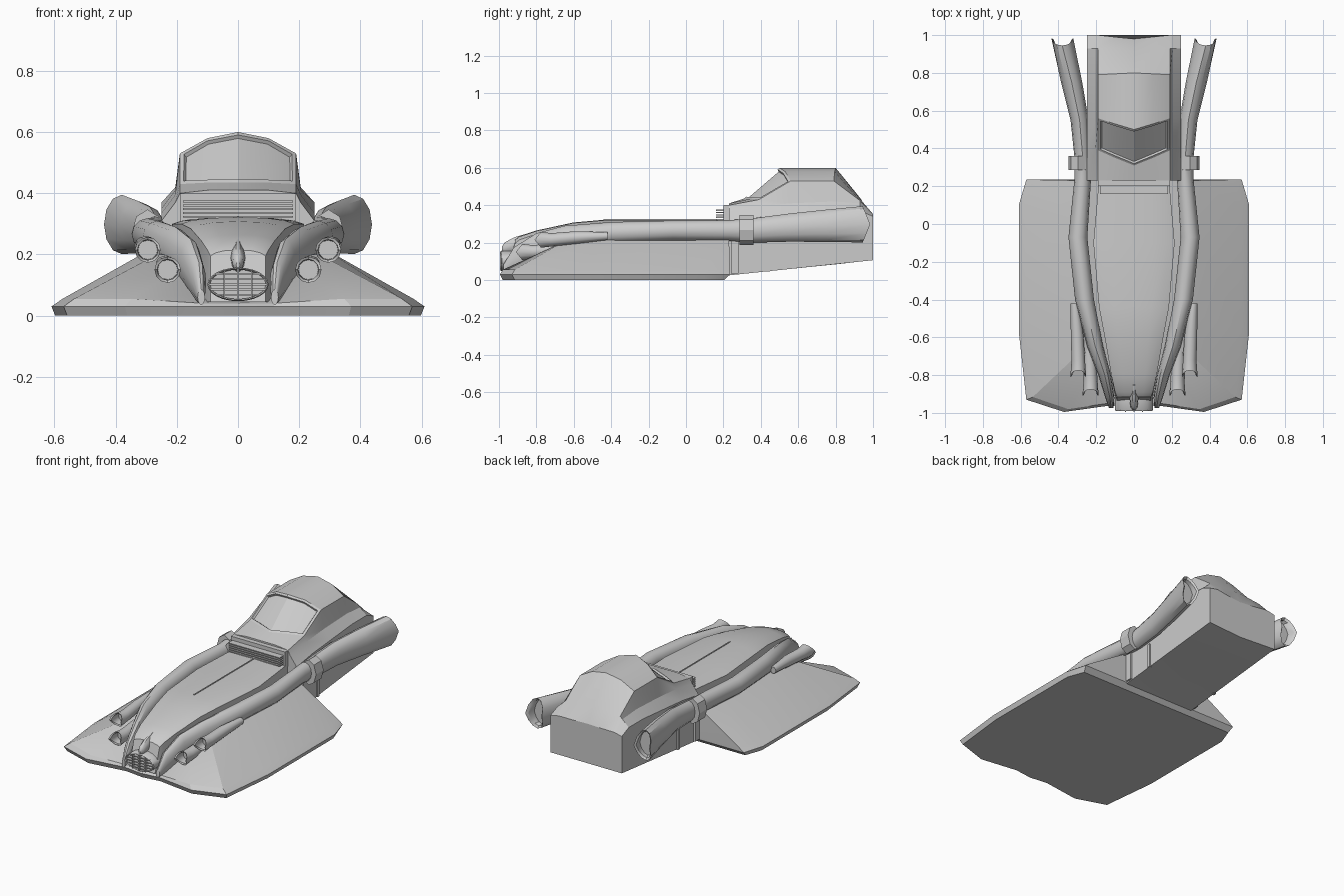
import bpy, bmesh
from math import sin, cos, pi, radians, sqrt

if "Cube" in bpy.data.objects:
    bpy.data.objects.remove(bpy.data.objects["Cube"])


def finish(obj, angle=30, mirror=False):
    bpy.ops.object.select_all(action='DESELECT')
    obj.select_set(True)
    bpy.context.view_layer.objects.active = obj
    bpy.ops.object.shade_smooth_by_angle(angle=radians(angle))
    if mirror:
        obj.modifiers.new("mirror", 'MIRROR').use_axis[0] = True
        obj.modifiers["mirror"].use_mirror_merge = False
    return obj


def loft(name, rings, angle=30, mirror=False, inset=None):
    """Skin a list of equal-length closed rings and cap both ends."""
    bm = bmesh.new()
    vs = [[bm.verts.new(p) for p in r] for r in rings]
    n = len(rings[0])
    faces = []
    for a, b in zip(vs, vs[1:]):
        for j in range(n):
            k = (j + 1) % n
            faces.append(bm.faces.new((a[j], a[k], b[k], b[j])))
    bm.faces.new(vs[0][::-1])
    bm.faces.new(vs[-1])
    bmesh.ops.recalc_face_normals(bm, faces=bm.faces)
    if inset:
        row, cols, width, depth = inset
        pick = [faces[row * n + c % n] for c in cols]
        bmesh.ops.inset_region(bm, faces=pick, thickness=width, depth=0, use_even_offset=True)
        bmesh.ops.inset_region(bm, faces=pick, thickness=0.003, depth=depth, use_even_offset=True)
    me = bpy.data.meshes.new(name)
    bm.to_mesh(me)
    bm.free()
    obj = bpy.data.objects.new(name, me)
    bpy.context.collection.objects.link(obj)
    return finish(obj, angle, mirror)


def full(half):
    """Complete a half ring that starts and ends on x = 0."""
    return half + [(-x, y, z) for x, y, z in half[-2:0:-1]]


def tube(name, path, n=12, mirror=True, angle=35):
    """Path entries: x, y, z, x radius, z radius, y notch at top and bottom."""
    rings = []
    for x, y, z, rx, rz, notch in path:
        rings.append([(x + rx * cos(2 * pi * i / n),
                       y + notch * abs(sin(2 * pi * i / n)),
                       z + rz * sin(2 * pi * i / n)) for i in range(n)])
    return loft(name, rings, angle, mirror)


def box(name, lo, hi, mirror=False):
    q = [(0, 0), (1, 0), (1, 1), (0, 1)]
    xs, ys = (lo[0], hi[0]), (lo[1], hi[1])
    return loft(name, [[(xs[a], ys[b], z) for a, b in q] for z in (lo[2], hi[2])], mirror=mirror)


# Wide skirt with bevelled rim and sloping upper deck
outline = [(0, -.975), (.12, -.96), (.37, -.995), (.57, -.93), (.61, -.57),
           (.61, .10), (.57, .235), (0, .235)]
deck = [(0, -.84, .05), (.12, -.82, .07), (.2, -.74, .15), (.265, -.66, .2),
        (.28, -.45, .22), (.28, 0, .22), (.27, .23, .22), (0, .23, .22)]
loft("skirt", [
    full([(x * .98, min(y * .985, .205), 0) for x, y in outline]),
    full([(x, y, .03) for x, y in outline]),
    full([(x * .94, y * .985 if y < 0 else y, .055 if x > .2 else .04) for x, y in outline]),
    full(deck)], 20)

# Long hood: y, half width, top height, shoulder height, bottom y shift
rings = []
for y, w, t, s, dy in [(-.915, .09, .215, .195, -.045), (-.89, .10, .235, .215, -.03),
                       (-.80, .12, .265, .245, 0), (-.60, .155, .308, .285, 0),
                       (-.44, .185, .322, .30, 0), (-.1, .215, .322, .30, 0),
                       (.24, .185, .322, .31, 0)]:
    rings.append(full([(0, y, t), (w * .5, y, t - .003), (w * .82, y, (t + s) / 2),
                       (w, y, s), (w, y + dy, .045), (0, y + dy, .045)]))
loft("hood", rings, 28)
box("hood_seam", (-.003, -.44, .315), (.003, .2, .326))

# Cabin: y, y sweep, centre, mid, corner, belt and shoulder heights
rings = []
for y, dy, c, m, s, b, h in [(.23, 0, .41, .41, .40, .37, .31), (.31, .08, .435, .435, .43, .395, .335),
                             (.50, .06, .60, .58, .53, .41, .35), (.80, -.01, .60, .58, .53, .42, .37),
                             (.93, 0, .44, .435, .425, .41, .37), (.98, .02, .345, .347, .352, .35, .34)]:
    e = y + dy
    low = .025 + (e - .23) * .105
    rings.append(full([(0, y, c), (.1, y + dy / 2, m), (.19, e, s), (.205, e, b),
                       (.25, e, h), (.25, e, low), (0, y, low)]))
loft("cabin", rings, 25, inset=(1, (0, 1, -1, -2), .014, -.012))

# Air intake below the windshield
box("intake_housing", (-.19, .2, .30), (.19, .24, .40))
for i in range(5):
    z = .32 + i * .0125
    box(f"intake_slat_{i}", (-.18, .16, z), (.18, .21, z + .006))

# Side pipes running from nose to flared rear outlets
tube("side_pipe", [
    (.12, -.975, .06, .012, .025, 0), (.128, -.92, .11, .024, .065, 0), (.155, -.80, .17, .034, .08, 0),
    (.205, -.65, .215, .042, .075, 0), (.262, -.40, .255, .05, .055, 0), (.297, -.07, .265, .05, .053, 0),
    (.272, .23, .265, .044, .055, 0), (.272, .36, .265, .044, .065, 0), (.288, .55, .28, .048, .075, 0),
    (.33, .75, .29, .056, .086, 0), (.38, .985, .298, .058, .097, -.04),
    (.378, .975, .298, .046, .083, -.04), (.37, .93, .298, .043, .08, -.02)])

# Clamps holding the pipes, with struts under them
tube("pipe_clamp", [(.296, y, .267, .052, .08, 0) for y in (.285, .36)], 8, angle=20)
box("clamp_strut", (.24, .43, .045), (.258, .45, .2), True)
box("lower_bracket", (.235, .24, .035), (.262, .28, .22), True)

# Forward exhaust pairs with notched open ends
for name, x, z, end, r in (("outer_exhaust", .295, .215, -.81, .042),
                           ("inner_exhaust", .23, .15, -.91, .043)):
    tube(name, [(x + .02, -.42, z + .02, r * .5, r * .5, 0), (x + .006, end + .22, z + .012, r * .8, r * .8, 0),
                (x, end + .09, z, r * .85, r * .85, 0), (x, end, z, r, r, .035),
                (x, end + .005, z, r * .8, r * .8, .035), (x, end + .08, z, r * .75, r * .75, 0)])

# Oval nose grille
cz, gx, gz = .102, .10, .055
tube("grille_back", [(0, -.90, cz, gx * .95, gz * .95, 0), (0, -.965, cz, gx * .95, gz * .95, 0)], 24, False)
tube("grille_rim", [(0, -.92, cz, gx, gz, 0), (0, -.985, cz, gx, gz, 0), (0, -.99, cz, gx * .96, gz * .94, 0),
                    (0, -.985, cz, gx * .91, gz * .87, 0), (0, -.967, cz, gx * .91, gz * .87, 0)], 24, False)
for i in range(-2, 3):
    z = i * .017
    w = gx * .94 * sqrt(1 - (z / gz) ** 2)
    box(f"grille_bar_{i + 2}", (-w, -.99, cz + z - .003), (w, -.96, cz + z + .003))
for x in (-.045, 0, .045):
    h = gz * .94 * sqrt(1 - (x / gx) ** 2)
    box("grille_upright", (x - .003, -.995, cz - h), (x + .003, -.96, cz + h))

# Bullet ornament above the grille
tube("nose_ornament", [(0, -.985, .165, .006, .012, 0), (0, -.97, .172, .018, .03, 0),
                       (0, -.92, .188, .024, .042, 0), (0, -.85, .22, .012, .03, 0)], 10, False)
